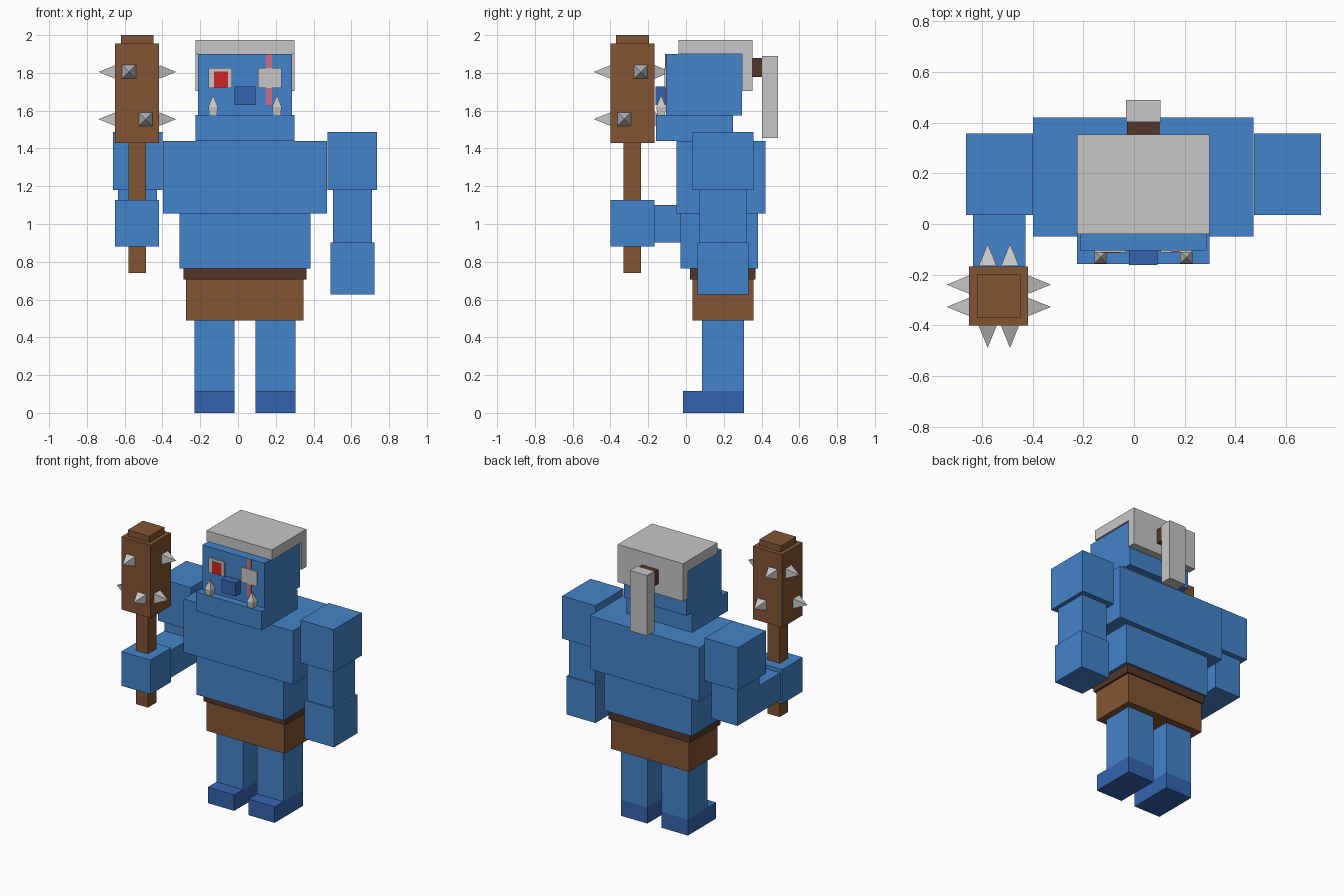
import bpy
import bmesh
from math import radians, sqrt
from mathutils import Matrix, Vector

cube = bpy.data.objects.get("Cube")
if cube:
    bpy.data.objects.remove(cube, do_unlink=True)

MID = 0.037  # body centre line; the club pushes it off x = 0


def material(name, hex_code):
    def linear(c):
        return c / 12.92 if c <= 0.04045 else ((c + 0.055) / 1.055) ** 2.4
    rgb = [linear(b / 255) for b in bytes.fromhex(hex_code)]
    mat = bpy.data.materials.new(name)
    mat.use_nodes = True
    mat.diffuse_color = (*rgb, 1)
    shader = next(n for n in mat.node_tree.nodes if n.type == "BSDF_PRINCIPLED")
    shader.inputs["Base Color"].default_value = (*rgb, 1)
    return mat


skin = material("blue skin", "4484CB")
dark_skin = material("dark blue skin", "3464AF")
wood = material("brown wood", "825533")
leather = material("dark brown leather", "553629")
grey = material("light grey", "C7C7C7")
red = material("red", "D02626")
pink = material("pink scar", "CC6C8A")


def finish(name, bm, mat):
    mesh = bpy.data.meshes.new(name)
    bm.to_mesh(mesh)
    bm.free()
    mesh.materials.append(mat)
    obj = bpy.data.objects.new(name, mesh)
    bpy.context.collection.objects.link(obj)
    return obj


def box(name, mat, x, y, z):
    """Box from its (low, high) range on each axis."""
    bm = bmesh.new()
    bmesh.ops.create_cube(bm, size=1)
    for v in bm.verts:
        v.co = [(lo + hi) / 2 + c * (hi - lo) for c, (lo, hi) in zip(v.co, (x, y, z))]
    return finish(name, bm, mat)


def centred(name, mat, half_width, y, z):
    return box(name, mat, (MID - half_width, MID + half_width), y, z)


def pair(name, mat, inner, outer, y, z):
    """Two boxes mirrored about the body centre line."""
    box("left_" + name, mat, (MID + inner, MID + outer), y, z)
    box("right_" + name, mat, (MID - outer, MID - inner), y, z)


def taper(bm, bottom, top, depth, matrix):
    """Four-sided prism or pyramid standing on the local origin."""
    place = matrix @ Matrix.Translation((0, 0, depth / 2)) @ Matrix.Rotation(radians(45), 4, "Z")
    bmesh.ops.create_cone(bm, cap_ends=True, segments=4, radius1=bottom / sqrt(2),
                          radius2=top / sqrt(2), depth=depth, matrix=place)


# Trunk
centred("chest", skin, 0.435, (-0.05, 0.42), (1.055, 1.44))
centred("belly", skin, 0.347, (-0.03, 0.38), (0.765, 1.055))
centred("belt", leather, 0.325, (0.02, 0.367), (0.705, 0.765))
centred("loincloth", wood, 0.311, (0.035, 0.357), (0.49, 0.705))

# Legs
pair("leg", skin, 0.056, 0.267, (0.085, 0.307), (0.115, 0.49))
pair("foot", dark_skin, 0.056, 0.267, (-0.016, 0.307), (0, 0.115))

# Arms: the left one hangs, the right one reaches forward with the club
pair("shoulder", skin, 0.436, 0.7, (0.035, 0.357), (1.18, 1.488))
pair("upper_arm", skin, 0.465, 0.672, (0.07, 0.32), (0.903, 1.18))
box("left_hand", skin, (0.49, 0.723), (0.06, 0.33), (0.627, 0.903))
box("right_forearm", skin, (-0.635, -0.428), (-0.167, 0.07), (0.903, 1.1))
box("right_hand", skin, (-0.65, -0.417), (-0.4, -0.167), (0.88, 1.127))

# Head and face
centred("head", skin, 0.248, (-0.105, 0.297), (1.575, 1.9))
centred("jaw", skin, 0.261, (-0.158, 0.25), (1.44, 1.577))
centred("nose", dark_skin, 0.056, (-0.162, -0.105), (1.63, 1.727))
pair("eye", grey, 0.068, 0.192, (-0.113, -0.105), (1.72, 1.827))
box("right_pupil", red, (-0.127, -0.053), (-0.1145, -0.105), (1.722, 1.808))
box("scar", pink, (0.148, 0.18), (-0.111, -0.105), (1.63, 1.9))
for side, sign in (("left", 1), ("right", -1)):
    bm = bmesh.new()
    base = Vector((MID + sign * 0.169, -0.132, 1.577))
    taper(bm, 0.042, 0.049, 0.043, Matrix.Translation(base))
    taper(bm, 0.049, 0, 0.065, Matrix.Translation(base + Vector((0, 0, 0.043))))
    finish(side + "_tusk", bm, grey)

# Hair with a tied tail
centred("hair_top", grey, 0.261, (-0.04, 0.353), (1.9, 1.975))
centred("hair_back", grey, 0.261, (0.297, 0.353), (1.703, 1.9))
centred("hair_tie", leather, 0.064, (0.353, 0.403), (1.777, 1.88))
centred("hair_tail", grey, 0.068, (0.403, 0.488), (1.455, 1.89))

# Club
box("club_handle", wood, (-0.581, -0.486), (-0.332, -0.237), (0.74, 1.43))
box("club_head", wood, (-0.65, -0.417), (-0.4, -0.167), (1.43, 1.955))
box("club_tip", wood, (-0.62, -0.447), (-0.37, -0.197), (1.955, 2))

# Spikes: an upper and a lower one on each side face of the club head
centre, half, shift = Vector((-0.533, -0.283, 0)), 0.1165, 0.044
bm = bmesh.new()
for out in (Vector((1, 0, 0)), Vector((-1, 0, 0)), Vector((0, 1, 0)), Vector((0, -1, 0))):
    across = Vector((0, 1, 0)) if out.x else Vector((-1, 0, 0))
    for height, sign in ((1.805, 1), (1.555, -1)):
        spot = centre + out * half + across * shift * sign + Vector((0, 0, height))
        turn = out.to_track_quat("Z", "Y").to_matrix().to_4x4()
        taper(bm, 0.072, 0, 0.089, Matrix.Translation(spot) @ turn)
finish("club_spikes", bm, grey)
